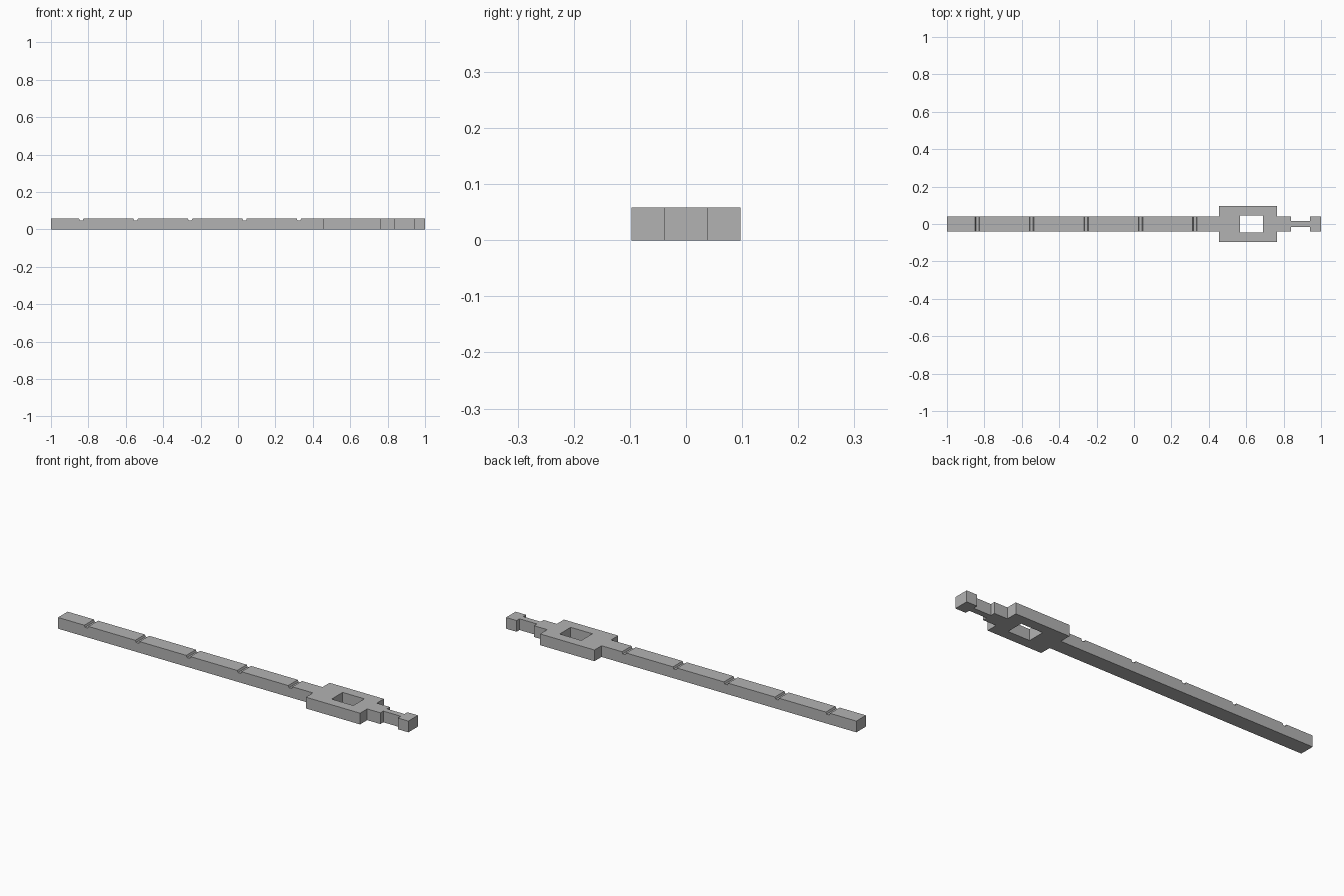
import bpy
import bmesh

cube = bpy.data.objects.get("Cube")
if cube:
    bpy.data.objects.remove(cube, do_unlink=True)

HEIGHT = 0.058

grey = bpy.data.materials.new("plain grey")
grey.use_nodes = True
colour = (0.45, 0.45, 0.45, 1)
grey.diffuse_color = colour
grey.node_tree.nodes["Principled BSDF"].inputs["Base Color"].default_value = colour


def prism(name, points, push):
    """Extrude a flat outline along the vector push."""
    bm = bmesh.new()
    face = bm.faces.new([bm.verts.new(p) for p in points])
    top = bmesh.ops.extrude_face_region(bm, geom=[face])["geom"]
    verts = [v for v in top if isinstance(v, bmesh.types.BMVert)]
    bmesh.ops.translate(bm, verts=verts, vec=push)
    bmesh.ops.recalc_face_normals(bm, faces=bm.faces)
    mesh = bpy.data.meshes.new(name)
    bm.to_mesh(mesh)
    bm.free()
    mesh.materials.append(grey)
    obj = bpy.data.objects.new(name, mesh)
    bpy.context.collection.objects.link(obj)
    return obj


def cut(target, cutter):
    """Subtract a hidden cutter from the target."""
    cutter.hide_render = True
    cutter.hide_set(True)
    cutter.display_type = 'WIRE'
    mod = target.modifiers.new(cutter.name, 'BOOLEAN')
    mod.operation = 'DIFFERENCE'
    mod.solver = 'EXACT'
    mod.object = cutter
    bpy.context.view_layer.objects.active = target
    bpy.ops.object.modifier_apply(modifier=mod.name)
    bpy.data.objects.remove(cutter, do_unlink=True)


# Stepped outline: long bar, wide block, shoulder, thin neck and end knob
steps = [(-1, 0.455, 0.039), (0.455, 0.765, 0.097), (0.765, 0.84, 0.039),
         (0.84, 0.94, 0.015), (0.94, 1, 0.039)]
half = [(x, w) for start, end, w in steps for x in (start, end)]
outline = [(x, -w, 0) for x, w in half] + [(x, w, 0) for x, w in reversed(half)]
body = prism("notched_bar", outline, (0, 0, HEIGHT))

# Rectangular window through the wide block
window = [(0.566, -0.045, -0.1), (0.69, -0.045, -0.1),
          (0.69, 0.045, -0.1), (0.566, 0.045, -0.1)]
cut(body, prism("window_cutter", window, (0, 0, 0.3)))

# Five evenly spaced notches across the top of the bar
for i in range(5):
    x = -0.838 + i * 0.291
    profile = [(-0.012, 0.02), (-0.012, 0), (-0.008, -0.01),
               (0.008, -0.01), (0.012, 0), (0.012, 0.02)]
    points = [(x + dx, -0.2, HEIGHT + dz) for dx, dz in profile]
    cut(body, prism("notch_cutter", points, (0, 0.4, 0)))
